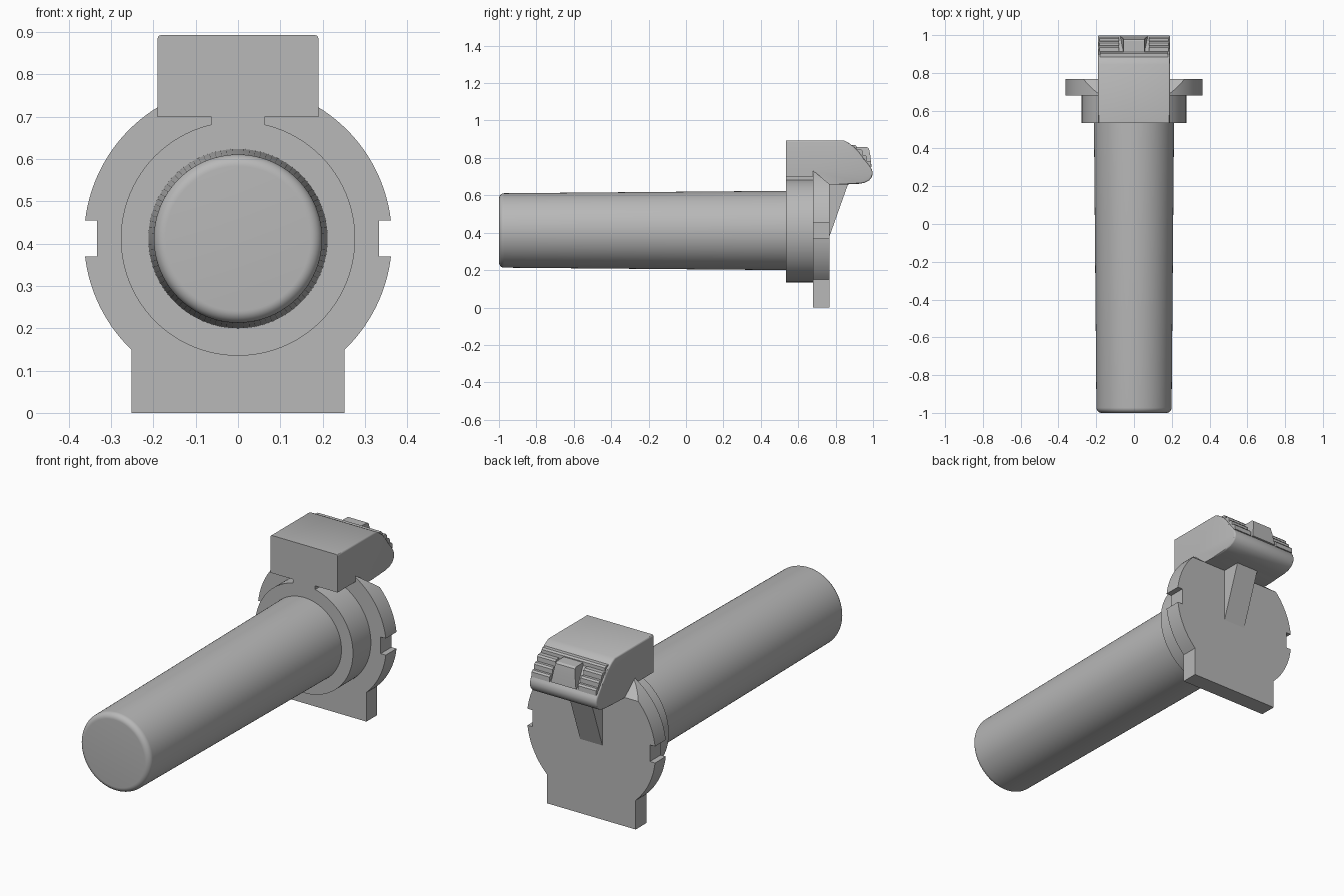
import bpy, bmesh
from math import sin, cos, pi, asin, sqrt
from mathutils import Vector

if "Cube" in bpy.data.objects:
    bpy.data.objects.remove(bpy.data.objects["Cube"])

AXIS_Z = 0.412          # height of the shaft axis
RIM = 0.364             # flange radius
FRONT, MID, BACK = 0.535, 0.68, 0.767   # collar front, flange front, flange back

grey = bpy.data.materials.new("plain grey")
grey.use_nodes = True
colour = (0.48, 0.48, 0.48, 1)
grey.diffuse_color = colour
grey.node_tree.nodes["Principled BSDF"].inputs["Base Color"].default_value = colour


def shade(ob):
    bpy.ops.object.select_all(action='DESELECT')
    ob.select_set(True)
    bpy.context.view_layer.objects.active = ob
    bpy.ops.object.shade_smooth_by_angle(angle=pi / 6)


def finish(name, bm):
    bmesh.ops.recalc_face_normals(bm, faces=bm.faces)
    mesh = bpy.data.meshes.new(name)
    bm.to_mesh(mesh)
    bm.free()
    mesh.materials.append(grey)
    ob = bpy.data.objects.new(name, mesh)
    bpy.context.collection.objects.link(ob)
    shade(ob)
    return ob


def prism_mesh(outline, axis, lo, hi):
    """Extrude an outline of (y, z) along x, or of (x, z) along y."""
    bm = bmesh.new()
    place = (lambda a, b: (lo, a, b)) if axis == 'x' else (lambda a, b: (a, lo, b))
    face = bm.faces.new([bm.verts.new(place(a, b)) for a, b in outline])
    out = bmesh.ops.extrude_face_region(bm, geom=[face], use_keep_orig=True)
    move = Vector((hi - lo, 0, 0) if axis == 'x' else (0, hi - lo, 0))
    bmesh.ops.translate(bm, vec=move, verts=[v for v in out['geom'] if isinstance(v, bmesh.types.BMVert)])
    bmesh.ops.recalc_face_normals(bm, faces=bm.faces)
    return bm


def prism(name, outline, axis, lo, hi):
    return finish(name, prism_mesh(outline, axis, lo, hi))


def lathe(name, profile, steps=96):
    """Revolve (radius, y) points about the shaft axis."""
    bm = bmesh.new()
    verts = [bm.verts.new((r, y, AXIS_Z)) for r, y in profile]
    edges = [bm.edges.new(pair) for pair in zip(verts, verts[1:])]
    bmesh.ops.spin(bm, geom=verts + edges, cent=(0, 0, AXIS_Z), axis=(0, 1, 0),
                   angle=2 * pi, steps=steps, use_duplicate=False)
    bmesh.ops.remove_doubles(bm, verts=bm.verts, dist=1e-5)
    return finish(name, bm)


# Tapered shaft with a rounded tip
tip = 0.028
rounded = [(0.199 - tip + tip * sin(i * pi / 16), -1 + tip - tip * cos(i * pi / 16)) for i in range(9)]
lathe("shaft", [(0, -1)] + rounded + [(0.212, FRONT), (0.212, 0.6), (0, 0.6)])

# Collar behind the shaft
lathe("collar", [(0, FRONT), (0.277, FRONT), (0.277, MID + 0.01), (0, MID + 0.01)])

# Flange: disc with side notches and a square foot, as one right half mirrored
foot_x, notch_x, notch_lo, notch_hi = 0.252, 0.333, 0.37, 0.455


def arc(z_from, z_to, steps):
    a, b = (asin(min(1, (z - AXIS_Z) / RIM)) for z in (z_from, z_to))
    turns = [a + (b - a) * i / steps for i in range(steps + 1)]
    return [(RIM * cos(t), AXIS_Z + RIM * sin(t)) for t in turns]


foot_top = AXIS_Z - sqrt(RIM ** 2 - foot_x ** 2)
half = [(foot_x, 0)] + arc(foot_top, notch_lo, 14)
half += [(notch_x, notch_lo), (notch_x, notch_hi)] + arc(notch_hi, AXIS_Z + RIM, 32)
outline = half + [(-x, z) for x, z in reversed(half[:-1])]
bm = prism_mesh(outline, 'y', MID, BACK)
# Sloped cut across the top of the back face
bmesh.ops.bisect_plane(bm, geom=bm.verts[:] + bm.edges[:] + bm.faces[:],
                       plane_co=(0, MID, 0.732), plane_no=(0, 0.64, 0.77), clear_outer=True)
bmesh.ops.holes_fill(bm, edges=[e for e in bm.edges if e.is_boundary], sides=0)
finish("flange", bm)

# Head block: side profile with a rounded nose
W = 0.19
head = [(FRONT, 0.893), (0.845, 0.893), (0.87, 0.88), (0.9, 0.857), (0.925, 0.83),
        (0.95, 0.797), (0.975, 0.765), (0.993, 0.74), (0.9985, 0.72), (0.994, 0.698),
        (0.98, 0.68), (0.955, 0.667), (0.92, 0.661), (0.87, 0.659),
        (BACK, 0.659), (MID, 0.73), (MID, 0.70), (FRONT, 0.70)]
bm = prism_mesh(head, 'x', -W, W)
rim_edges = []
for e in bm.edges:
    a, b = (v.co for v in e.verts)
    mid = (a + b) / 2
    if abs(a.x - b.x) < 1e-4 and (mid.z > 0.89 or mid.y > 0.845):
        rim_edges.append(e)
bmesh.ops.bevel(bm, geom=rim_edges, offset=0.008, segments=3, profile=0.5, affect='EDGES')
block = finish("head_block", bm)

# Curved hollow under the front of the block
bm = bmesh.new()
bmesh.ops.create_cone(bm, cap_ends=True, segments=128, radius1=0.372, radius2=0.372, depth=MID - 0.4)
for v in bm.verts:
    v.co = (v.co.x, v.co.z + (MID + 0.4) / 2, v.co.y + AXIS_Z)
cutter = finish("hollow_cutter", bm)
cutter.hide_render = True
mod = block.modifiers.new("hollow", 'BOOLEAN')
mod.operation, mod.solver, mod.object = 'DIFFERENCE', 'EXACT', cutter
bpy.context.view_layer.objects.active = block
bpy.ops.object.modifier_apply(modifier=mod.name)
bpy.data.objects.remove(cutter)
shade(block)

# Neck joining collar to block, and rib under the nose
N = 0.063
prism("neck", [(FRONT, 0.66), (MID + 0.01, 0.66), (MID + 0.01, 0.80), (FRONT, 0.80)], 'x', -N, N)
prism("rib", [(BACK - 0.01, 0.38), (BACK, 0.38), (0.87, 0.67), (BACK - 0.01, 0.67)], 'x', -N, N)


# Grip ridges on the nose: one full-width, the rest in pairs
def ridge(name, y, z, lo, hi):
    s = 0.02
    prism(name, [(y - s, z - s), (y + s, z - s), (y + s * 0.9, z + s * 0.2),
                 (y + s * 0.5, z + s * 0.6), (y - s, z + s * 0.6)], 'x', lo, hi)


ridge("top_ridge", 0.893, 0.858, -0.18, 0.18)
for i, (y, z) in enumerate([(0.925, 0.834), (0.949, 0.803), (0.971, 0.772)]):
    ridge(f"left_ridge_{i + 1}", y, z, 0.08, 0.183)
    ridge(f"right_ridge_{i + 1}", y, z, -0.183, -0.08)

# Raised thumb boss between the ridges, flaring toward its foot
bm = prism_mesh([(0.89, 0.858), (0.968, 0.857), (0.978, 0.85), (0.985, 0.815),
                 (0.992, 0.755), (0.95, 0.75), (0.89, 0.82)], 'x', -0.055, 0.055)
for v in bm.verts:
    v.co.x *= 1 + max(0, 0.85 - v.co.z) * 3
finish("thumb_boss", bm)
